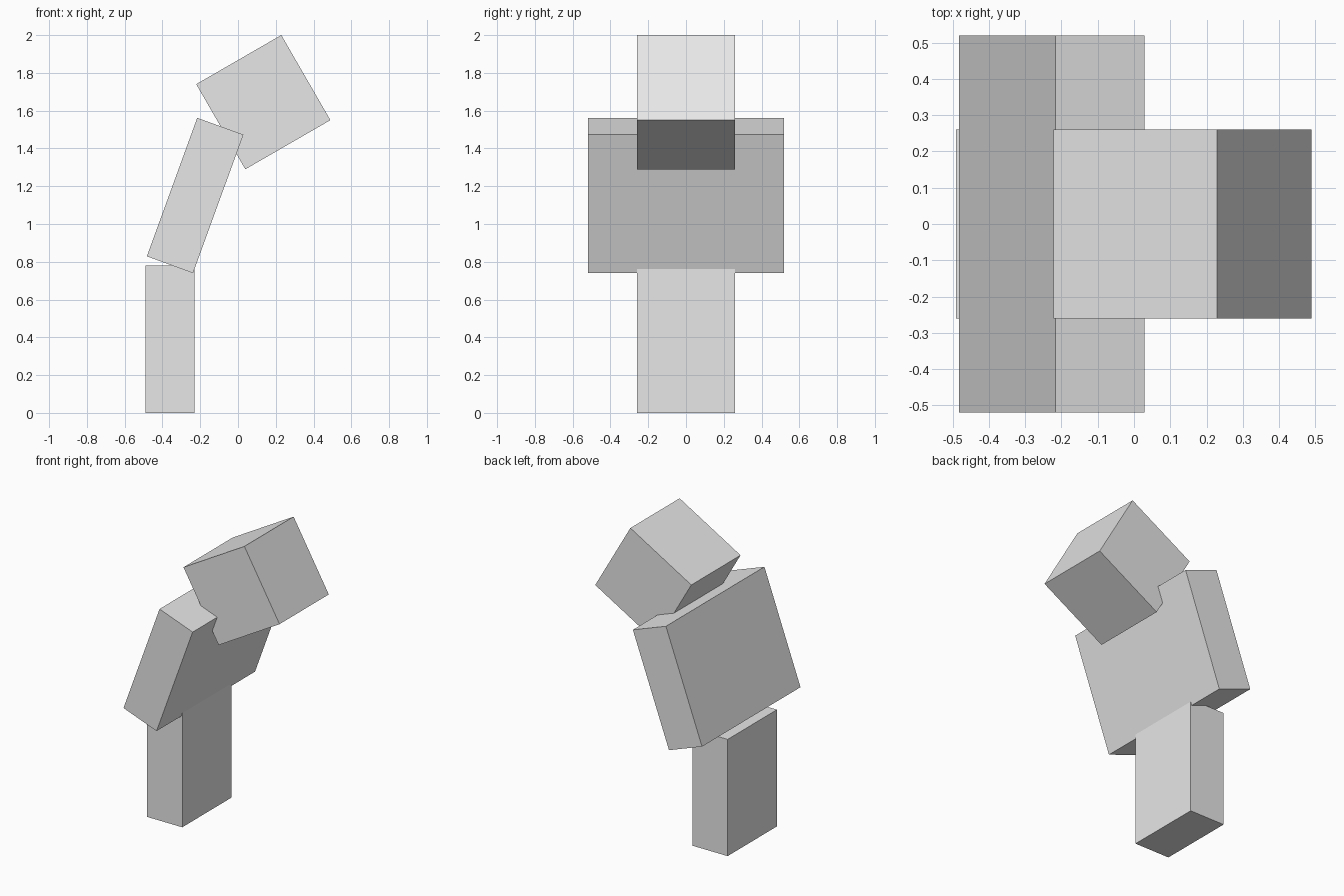
import bpy
import math

if "Cube" in bpy.data.objects:
    bpy.data.objects.remove(bpy.data.objects["Cube"])

grey = bpy.data.materials.new("light grey")
grey.diffuse_color = (0.8, 0.8, 0.8, 1)
grey.use_nodes = True
grey.node_tree.nodes["Principled BSDF"].inputs["Base Color"].default_value = grey.diffuse_color


def block(name, size, centre, tilt=0):
    """Box of the given size, leaning toward +x by tilt degrees."""
    bpy.ops.mesh.primitive_cube_add(size=1, location=centre,
                                    rotation=(0, math.radians(tilt), 0))
    ob = bpy.context.object
    ob.name = name
    ob.scale = size
    ob.data.materials.append(grey)
    return ob


U = 0.26  # common module: half the head width

# upright leg block
block("legs", (U, 2 * U, 3 * U), (-0.36, 0, 1.5 * U))
# wide torso leaning forward
block("torso", (U, 4 * U, 3 * U), (-0.227, 0, 1.151), 20)
# tilted cube head
block("head", (2 * U, 2 * U, 2 * U), (0.134, 0, 1.645), -30)
